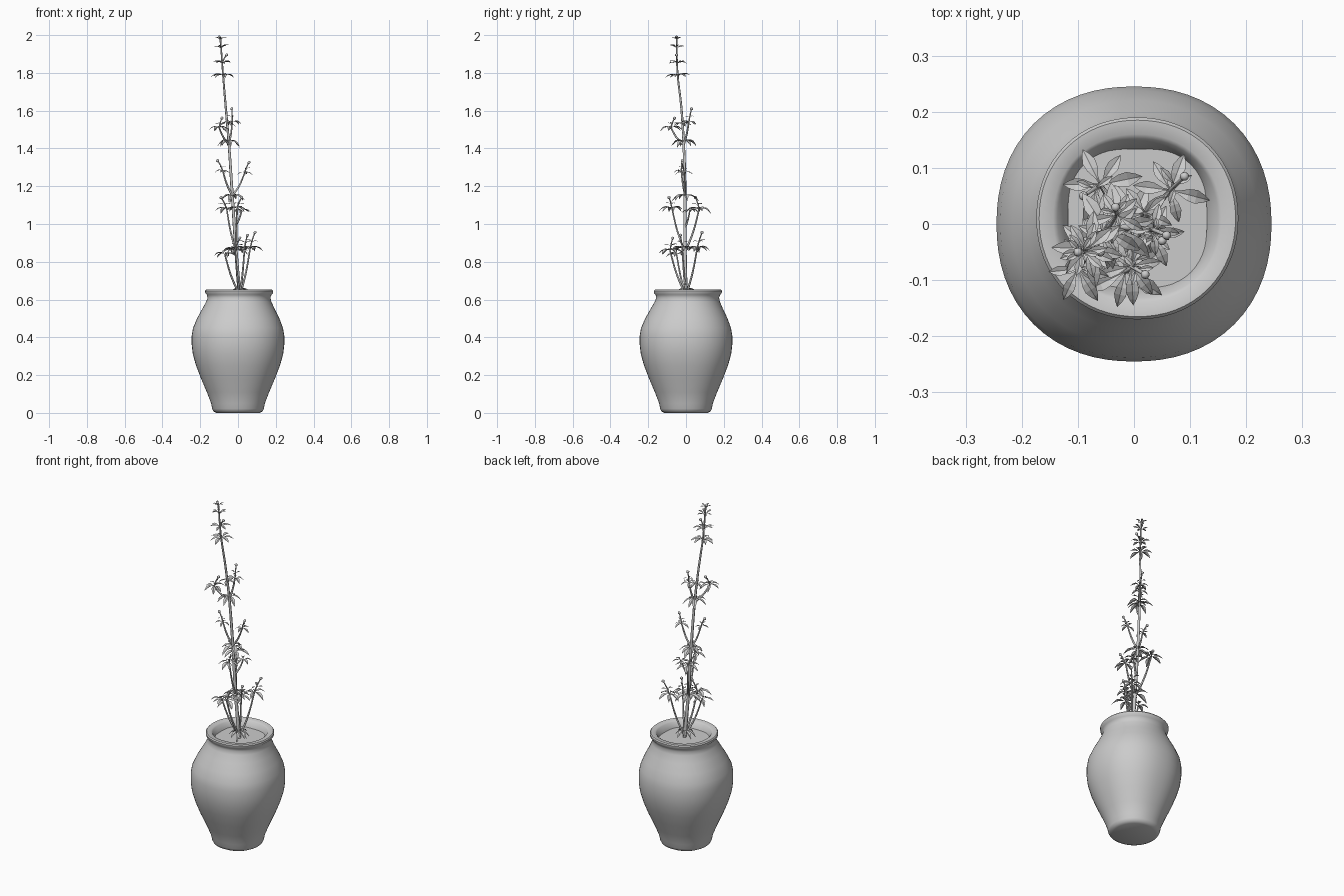
import bpy, bmesh, math, random
from mathutils import Vector

if "Cube" in bpy.data.objects:
    bpy.data.objects.remove(bpy.data.objects["Cube"])

random.seed(7)


def mesh_object(name, bm, smooth=None):
    me = bpy.data.meshes.new(name)
    bm.to_mesh(me)
    bm.free()
    ob = bpy.data.objects.new(name, me)
    bpy.context.collection.objects.link(ob)
    if smooth:
        bpy.ops.object.select_all(action='DESELECT')
        ob.select_set(True)
        bpy.context.view_layer.objects.active = ob
        bpy.ops.object.shade_smooth_by_angle(angle=math.radians(smooth))
    return ob


def lathe(name, profile, n=64, smooth=40):
    """Rings of (radius, z, squareness exponent, centre offset); ends capped."""
    bm = bmesh.new()
    rings = []
    for r, z, e, off in profile:
        ring = []
        for i in range(n):
            a = 2 * math.pi * i / n
            c, s = math.cos(a), math.sin(a)
            k = r / (abs(c) ** e + abs(s) ** e) ** (1 / e)
            ring.append(bm.verts.new((k * c + off * 0.6, k * s + off, z)))
        rings.append(ring)
    for a, b in zip(rings, rings[1:]):
        for i in range(n):
            j = (i + 1) % n
            bm.faces.new((a[i], a[j], b[j], b[i]))
    bm.faces.new(rings[0][::-1])
    bm.faces.new(rings[-1])
    return mesh_object(name, bm, smooth)


# Pot: slightly squarish turned body, rim, inner wall
lathe("pot", [
    (0.115, 0.0, 2.1, 0), (0.13, 0.008, 2.1, 0), (0.137, 0.022, 2.1, 0),
    (0.142, 0.05, 2.1, 0), (0.165, 0.11, 2.15, 0), (0.195, 0.18, 2.2, 0),
    (0.222, 0.25, 2.2, 0), (0.239, 0.31, 2.2, 0), (0.245, 0.36, 2.2, 0),
    (0.245, 0.41, 2.2, 0), (0.238, 0.45, 2.2, 0), (0.218, 0.5, 2.15, 0.002),
    (0.192, 0.55, 2.1, 0.004), (0.172, 0.59, 2.1, 0.007), (0.166, 0.61, 2.1, 0.009),
    (0.171, 0.625, 2.1, 0.01), (0.179, 0.634, 2.1, 0.01), (0.18, 0.646, 2.1, 0.01),
    (0.175, 0.652, 2.1, 0.01), (0.15, 0.651, 2.15, 0.01), (0.142, 0.645, 2.2, 0.01),
    (0.128, 0.622, 2.5, 0.01), (0.12, 0.60, 2.7, 0.01)])
# Soil
lathe("soil", [(0.124, 0.60, 2.8, 0.01), (0.124, 0.615, 2.8, 0.01)])

leaves, buds = bmesh.new(), bmesh.new()


def leaf(base, ang, length, rise, droop, width):
    """Folded lance-shaped blade arching away from its base."""
    d = Vector((math.cos(ang), math.sin(ang), 0))
    side = Vector((-d.y, d.x, 0))
    rows = []
    for t, w in ((0, .1), (.2, .25), (.45, .85), (.65, 1), (.85, .55)):
        p = base + d * length * t + Vector((0, 0, length * (rise * t - droop * t * t)))
        o = side * width * w
        up = Vector((0, 0, width * w * .45))
        rows.append([leaves.verts.new(q) for q in (p - o + up, p, p + o + up)])
    tip = leaves.verts.new(base + d * length + Vector((0, 0, length * (rise - droop))))
    for a, b in zip(rows, rows[1:]):
        for i in (0, 1):
            leaves.faces.new((a[i], a[i + 1], b[i + 1], b[i]))
    for i in (0, 1):
        leaves.faces.new((rows[-1][i], rows[-1][i + 1], tip))


def whorl(c, n, length, rise=.5, droop=.75, width=.17):
    start = random.uniform(0, 6.28)
    for i in range(n):
        k = length * random.uniform(.85, 1.12)
        leaf(Vector(c), start + i * 2 * math.pi / n + random.uniform(-.25, .25),
             k, rise + random.uniform(-.12, .12), droop, k * width)


def tube(name, pts, r0, r1):
    """Tapered stem along the points."""
    cu = bpy.data.curves.new(name, 'CURVE')
    cu.dimensions = '3D'
    cu.bevel_depth = 1
    cu.bevel_resolution = 1
    cu.resolution_u = 4
    cu.use_fill_caps = True
    sp = cu.splines.new('BEZIER')
    sp.bezier_points.add(len(pts) - 1)
    for i, (bp, p) in enumerate(zip(sp.bezier_points, pts)):
        bp.co = p
        bp.handle_left_type = bp.handle_right_type = 'AUTO'
        bp.radius = r0 + (r1 - r0) * i / (len(pts) - 1)
    ob = bpy.data.objects.new(name, cu)
    bpy.context.collection.objects.link(ob)
    bpy.ops.object.select_all(action='DESELECT')
    ob.select_set(True)
    bpy.context.view_layer.objects.active = ob
    bpy.ops.object.convert(target='MESH')


def bud(base, tip):
    """Stalk with a little round bud on the end."""
    b, t = Vector(base), Vector(tip)
    tube("bud_stalk", [b, b.lerp(t, .5) + Vector((0, 0, .006)), t], .004, .003)
    new = bmesh.ops.create_icosphere(buds, subdivisions=1, radius=.009)["verts"]
    bmesh.ops.translate(buds, verts=new, vec=t)


# Main stem
stem = [(.01, 0, .6), (-.01, -.005, .85), (-.03, -.005, 1.15),
        (-.048, -.012, 1.42), (-.065, -.025, 1.62), (-.08, -.045, 1.8), (-.093, -.05, 1.985)]
tube("main_stem", stem, .010, .004)

# Side branches: start, tip, leaf count, leaf length, bud tip
root = (.01, 0, .62)
branches = [
    (root, (.065, .06, .875), 6, .068, (.09, .085, .955)),
    (root, (-.015, -.085, .86), 6, .075, (.01, -.07, .925)),
    (root, (-.07, -.05, .84), 5, .06, None),
    (root, (.035, -.02, .875), 5, .065, (.05, -.03, .94)),
    ((-.01, -.005, .85), (-.06, .07, 1.08), 6, .07, (-.09, .05, 1.14)),
    ((-.01, -.005, .85), (-.005, -.075, 1.085), 6, .065, (.02, -.09, 1.14)),
    ((-.02, -.005, .98), (.02, .02, 1.07), 5, .05, None),
    ((-.03, -.005, 1.15), (-.08, -.025, 1.28), 4, .04, (-.108, -.02, 1.335)),
    ((-.03, -.005, 1.15), (.035, -.01, 1.27), 4, .045, (.058, -.02, 1.325)),
    ((-.048, -.012, 1.42), (-.1, -.08, 1.51), 6, .062, (-.085, -.06, 1.56)),
    ((-.048, -.012, 1.42), (-.03, .015, 1.54), 5, .055, (-.033, .03, 1.61)),
]
for a, b, n, length, tip in branches:
    a, b = Vector(a), Vector(b)
    mid = a.lerp(b, .5) + Vector(((b - a).x * .08, (b - a).y * .08, -.005))
    tube("branch", [a, mid, b], .006, .004)
    whorl(b, n, length)
    if tip:
        bud(b, tip)
        whorl(b.lerp(Vector(tip), .35), 3, length * .55, .7, .5)

# Leaf whorls on the main stem, base tuft first
whorl((.01, 0, .655), 9, .06, .35, .85)
whorl((-.01, -.005, .87), 6, .075)
whorl((-.03, -.005, 1.15), 7, .072, .4, .8)
whorl((-.048, -.012, 1.44), 7, .075, .35, .8)
whorl((-.058, -.02, 1.53), 5, .05)
whorl((-.078, -.043, 1.785), 7, .068, .5, .6)
whorl((-.084, -.046, 1.85), 7, .055, .6, .55)
whorl((-.09, -.049, 1.93), 6, .045, .8, .5)
whorl((-.093, -.05, 1.975), 5, .03, .9, .5)
bud((-.084, -.046, 1.85), (-.06, -.05, 1.895))
bud((-.09, -.049, 1.94), (-.1, -.05, 1.99))

mesh_object("leaves", leaves)
mesh_object("buds", buds, 60)
